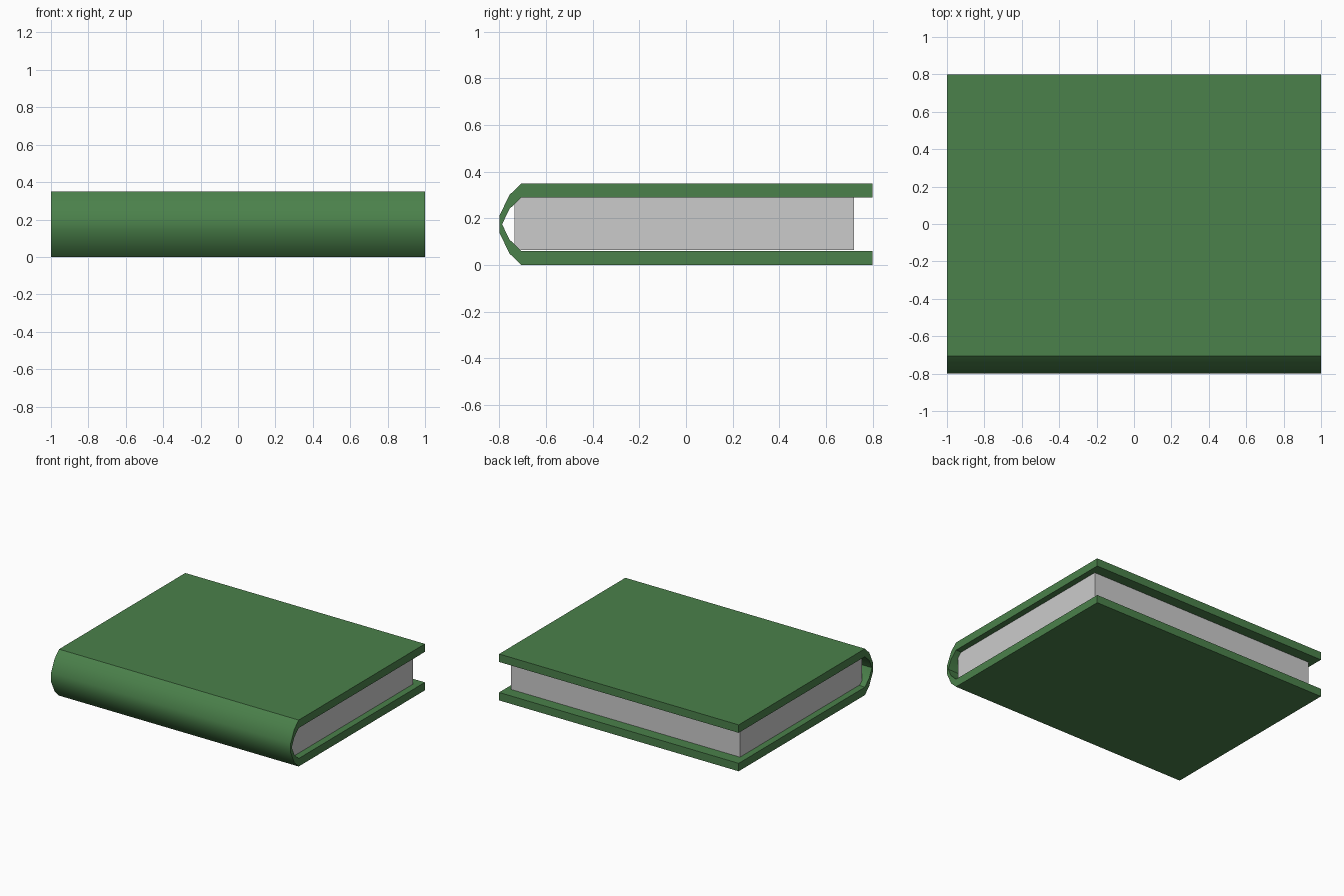
import bpy, bmesh, math

if "Cube" in bpy.data.objects:
    bpy.data.objects.remove(bpy.data.objects["Cube"])

# Upper half of the cover cross-section (y, z): outside edge to spine, inside edge back out
MID = 0.175
outer = [(0.80, 0.35), (-0.705, 0.35), (-0.757, 0.30), (-0.80, 0.21)]
inner = [(-0.788, MID), (-0.757, 0.24), (-0.705, 0.29), (0.80, 0.29)]


def mirror(points):
    return [(y, 2 * MID - z) for y, z in reversed(points)]


def extrude_x(name, profile, half):
    """Sweep a y-z profile from -half to +half along x."""
    bm = bmesh.new()
    face = bm.faces.new([bm.verts.new((-half, y, z)) for y, z in profile])
    res = bmesh.ops.extrude_face_region(bm, geom=[face], use_keep_orig=True)
    verts = [g for g in res["geom"] if isinstance(g, bmesh.types.BMVert)]
    bmesh.ops.translate(bm, verts=verts, vec=(2 * half, 0, 0))
    bmesh.ops.recalc_face_normals(bm, faces=bm.faces[:])
    mesh = bpy.data.meshes.new(name)
    bm.to_mesh(mesh)
    bm.free()
    obj = bpy.data.objects.new(name, mesh)
    bpy.context.collection.objects.link(obj)
    return obj


# Cover with rounded spine: the lower half mirrors the upper one
profile = outer + mirror(outer) + mirror(inner[1:]) + inner
cover = extrude_x("cover", profile, 1.0)
green = bpy.data.materials.new("green_cover")
green.diffuse_color = (0.07, 0.22, 0.07, 1)
green.use_nodes = True
green.node_tree.nodes["Principled BSDF"].inputs["Base Color"].default_value = green.diffuse_color
cover.data.materials.append(green)
bpy.context.view_layer.objects.active = cover
cover.select_set(True)
bpy.ops.object.shade_smooth_by_angle(angle=math.radians(30))

# Page block, set in from the cover edges
extrude_x("pages", [(-0.735, 0.064), (0.72, 0.064), (0.72, 0.289), (-0.735, 0.289)], 0.955)
